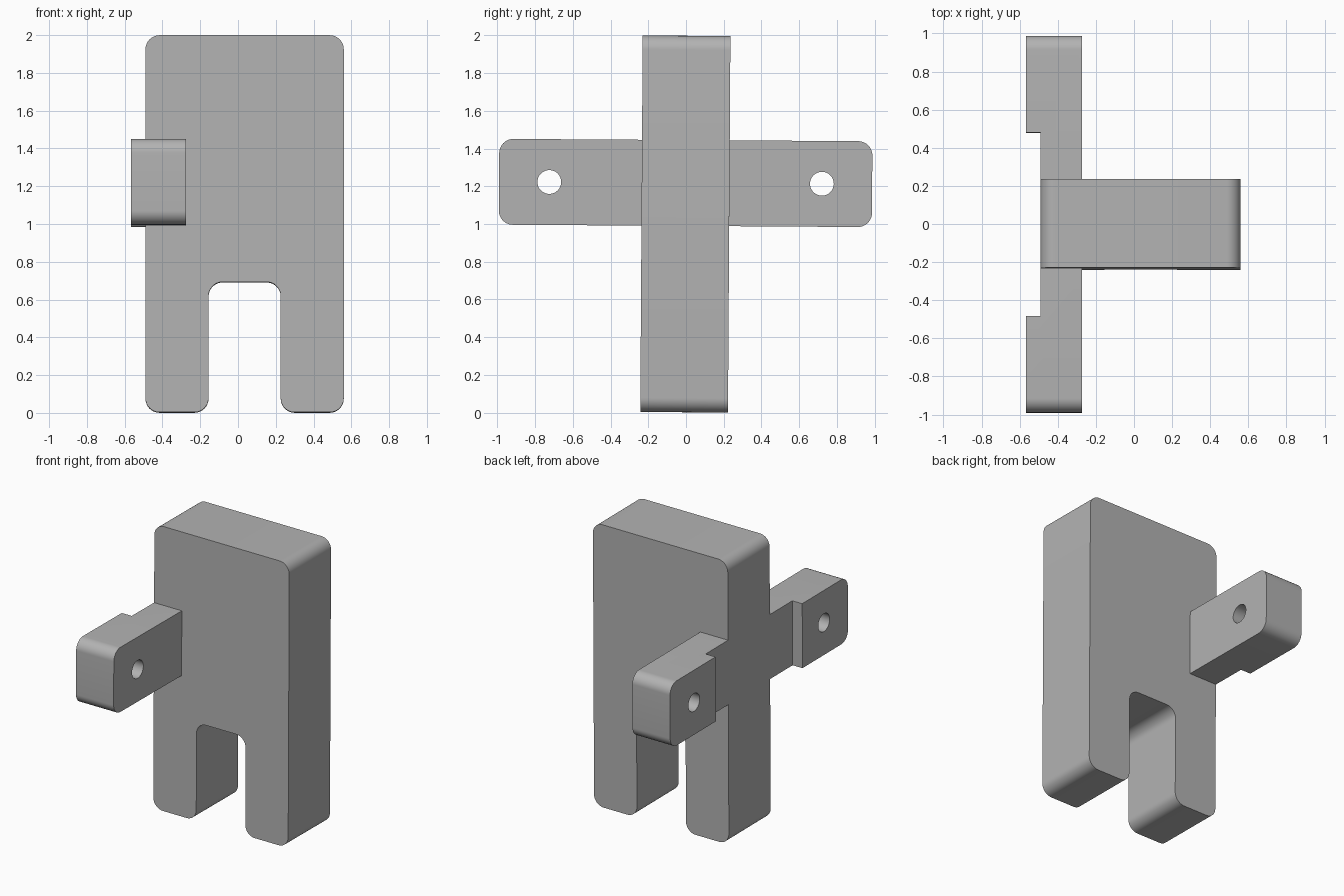
import bpy, bmesh, math
from mathutils import Vector, Matrix

if "Cube" in bpy.data.objects:
    bpy.data.objects.remove(bpy.data.objects["Cube"], do_unlink=True)

grey = bpy.data.materials.new("plain grey")
grey.use_nodes = True
color = (0.45, 0.45, 0.45, 1)
grey.diffuse_color = color
grey.node_tree.nodes["Principled BSDF"].inputs["Base Color"].default_value = color

ORIGIN = Vector((0.035, -0.01, 0))
SEGMENTS = 12


def rounded(corners, radius):
    """Round every right-angled corner of an outline."""
    out = []
    for i, corner in enumerate(corners):
        p = Vector(corner)
        a = (Vector(corners[i - 1]) - p).normalized() * radius
        b = (Vector(corners[(i + 1) % len(corners)]) - p).normalized() * radius
        for k in range(SEGMENTS + 1):
            t = k / SEGMENTS * math.pi / 2
            out.append(p + a * (1 - math.sin(t)) + b * (1 - math.cos(t)))
    return out


def prism(name, outline, to_3d, start, end):
    """Extrude a flat outline between two depths."""
    bm = bmesh.new()
    base = bm.faces.new([bm.verts.new(to_3d(p, start)) for p in outline])
    moved = bmesh.ops.extrude_face_region(bm, geom=[base])["geom"]
    shift = Vector(to_3d(outline[0], end)) - Vector(to_3d(outline[0], start))
    bmesh.ops.translate(bm, vec=shift, verts=[v for v in moved if isinstance(v, bmesh.types.BMVert)])
    bmesh.ops.recalc_face_normals(bm, faces=bm.faces)
    mesh = bpy.data.meshes.new(name)
    bm.to_mesh(mesh)
    bm.free()
    mesh.materials.append(grey)
    obj = bpy.data.objects.new(name, mesh)
    bpy.context.collection.objects.link(obj)
    return obj


def combine(target, tool, operation):
    """Apply a boolean and discard the tool."""
    mod = target.modifiers.new(operation, "BOOLEAN")
    mod.operation, mod.object, mod.solver = operation, tool, "EXACT"
    bpy.ops.object.select_all(action="DESELECT")
    bpy.context.view_layer.objects.active = target
    target.select_set(True)
    bpy.ops.object.modifier_apply(modifier=mod.name)
    bpy.data.objects.remove(tool, do_unlink=True)


def along_x(p, d):
    return (d, p[0], p[1])


def along_y(p, d):
    return (p[0], d, p[1])


def rect(w, low, high):
    return [(-w, low), (w, low), (w, high), (-w, high)]


# Two-legged slab
W, SLOT, SLOT_TOP = 0.525, 0.191, 0.692
slab = rounded([(-W, 0.002), (-SLOT, 0.002), (-SLOT, SLOT_TOP), (SLOT, SLOT_TOP),
                (SLOT, 0.002), (W, 0.002), (W, 1.998), (-W, 1.998)], 0.075)
body = prism("slab_with_cross_bar", slab, along_y, -0.2325, 0.2325)

# Cross bar with thick ends
LOW, HIGH = 0.99, 1.445
bar = prism("cross_bar", rounded(rect(0.989, LOW, HIGH), 0.075), along_x, -0.602, -0.309)
notch = prism("notch_cutter", rect(0.482, LOW - 0.1, HIGH + 0.1), along_x, -0.8, -W)
combine(bar, notch, "DIFFERENCE")

# Bolt holes
for side in (-1, 1):
    circle = [(side * 0.7225 + 0.063 * math.cos(a), 1.218 + 0.063 * math.sin(a))
              for a in (k * math.tau / 48 for k in range(48))]
    combine(bar, prism("hole_cutter", circle, along_x, -0.8, 0), "DIFFERENCE")
combine(body, bar, "UNION")

# Slight backward lean
body.data.transform(Matrix.Translation(ORIGIN) @ Matrix.Rotation(-0.0065, 4, "X"))
bpy.ops.object.shade_smooth_by_angle(angle=math.radians(30))
